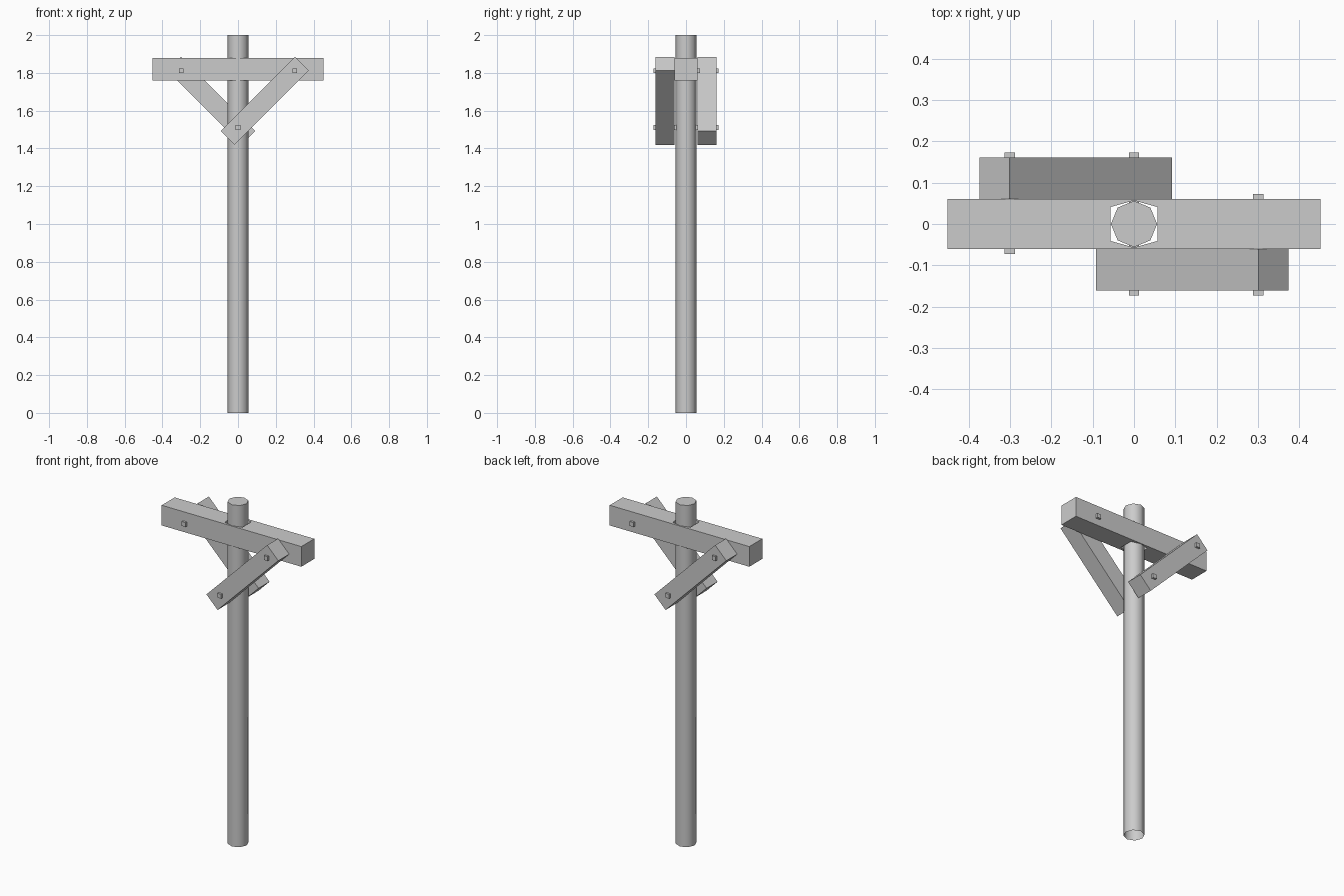
import bpy, bmesh, math
from mathutils import Matrix, Vector

cube = bpy.data.objects.get("Cube")
if cube:
    bpy.data.objects.remove(cube, do_unlink=True)

grey = bpy.data.materials.new("plain grey")
grey.use_nodes = True
colour = (0.6, 0.6, 0.6, 1)
grey.diffuse_color = colour
grey.node_tree.nodes["Principled BSDF"].inputs["Base Color"].default_value = colour


def add_object(name, bm):
    bmesh.ops.recalc_face_normals(bm, faces=bm.faces)
    mesh = bpy.data.meshes.new(name)
    bm.to_mesh(mesh)
    bm.free()
    mesh.materials.append(grey)
    obj = bpy.data.objects.new(name, mesh)
    bpy.context.collection.objects.link(obj)
    return obj


def box(name, size, centre, tilt=0, turn=0):
    """Box tilted about y, then turned about the pole axis."""
    bm = bmesh.new()
    bmesh.ops.create_cube(bm, size=1)
    matrix = (Matrix.Rotation(turn, 4, 'Z') @ Matrix.Translation(centre)
              @ Matrix.Rotation(tilt, 4, 'Y') @ Matrix.Diagonal((*size, 1)))
    bmesh.ops.transform(bm, matrix=matrix, verts=bm.verts)
    return add_object(name, bm)


# Pole: eight smooth sides, flat top cap, open underneath
bm = bmesh.new()
bmesh.ops.create_cone(bm, cap_ends=True, segments=8, radius1=0.056, radius2=0.056,
                      depth=2, matrix=Matrix.Translation((0, 0, 1)))
bm.normal_update()
for face in bm.faces:
    face.smooth = abs(face.normal.z) < 0.5
for edge in bm.edges:
    if abs(edge.verts[0].co.z - edge.verts[1].co.z) < 0.01:
        edge.smooth = False
bottom = [f for f in bm.faces if f.normal.z < -0.5]
bmesh.ops.delete(bm, geom=bottom, context='FACES_ONLY')
pole = add_object("pole", bm)

# Crossarm: half outline with a notch around the pole, extruded and mirrored
outline = [(0, -0.06), (0.452, -0.06), (0.452, 0.06), (0, 0.06),
           (0, 0.057), (0.057, 0.041), (0.057, -0.041), (0, -0.057)]
bm = bmesh.new()
base = bm.faces.new([bm.verts.new((x, y, 1.76)) for x, y in outline])
extruded = bmesh.ops.extrude_face_region(bm, geom=[base], use_keep_orig=True)
top_verts = [v for v in extruded["geom"] if isinstance(v, bmesh.types.BMVert)]
bmesh.ops.translate(bm, verts=top_verts, vec=Vector((0, 0, 0.118)))
bmesh.ops.recalc_face_normals(bm, faces=bm.faces)
seam = [f for f in bm.faces if all(abs(v.co.x) < 0.001 for v in f.verts)]
bmesh.ops.delete(bm, geom=seam, context='FACES')
crossarm = add_object("crossarm", bm)
mirror = crossarm.modifiers.new("other half", 'MIRROR')
mirror.use_axis[0] = True

# Diagonal braces and their upper bolts, one on each face of the crossarm
for side, turn in (("front", 0), ("back", math.pi)):
    box(side + "_brace", (0.556, 0.101, 0.102), (0.141, -0.1105, 1.652),
        tilt=-math.pi / 4, turn=turn)
    box(side + "_upper_bolt", (0.025, 0.246, 0.025), (0.301, -0.05, 1.812), turn=turn)

# Lower bolt passing through both braces and the pole
box("lower_bolt", (0.025, 0.346, 0.025), (0, 0, 1.511))
